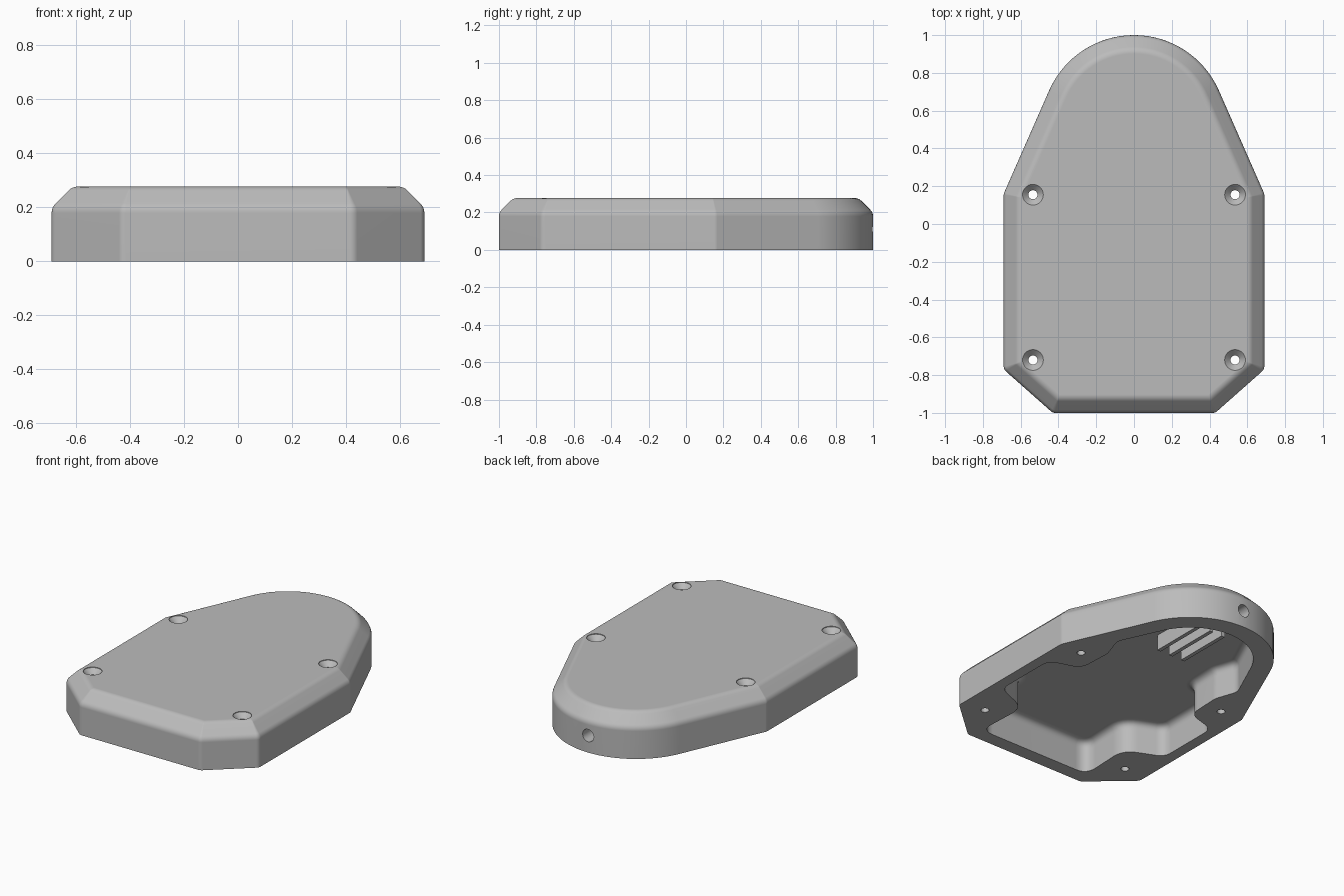
import bpy, bmesh, math
from mathutils import Vector

cube = bpy.data.objects.get("Cube")
if cube:
    bpy.data.objects.remove(cube, do_unlink=True)

grey = bpy.data.materials.new("light_grey")
grey.use_nodes = True
grey.diffuse_color = (0.5, 0.5, 0.5, 1)
grey.node_tree.nodes["Principled BSDF"].inputs["Base Color"].default_value = (0.5, 0.5, 0.5, 1)

HEIGHT, CEILING = 0.277, 0.2
ARC_Y, ARC_R = 0.509, 0.491
ARC_END = math.radians(66.2)


def make_object(name, bm):
    bmesh.ops.recalc_face_normals(bm, faces=bm.faces)
    mesh = bpy.data.meshes.new(name)
    bm.to_mesh(mesh)
    bm.free()
    mesh.materials.append(grey)
    obj = bpy.data.objects.new(name, mesh)
    bpy.context.collection.objects.link(obj)
    return obj


def rounded(points, steps=6):
    """Round each corner (x, y, radius) of a closed polygon."""
    result = []
    for i, (x, y, r) in enumerate(points):
        p = Vector((x, y))
        if r == 0:
            result.append(p)
            continue
        a = Vector(points[i - 1][:2]) - p
        b = Vector(points[(i + 1) % len(points)][:2]) - p
        cut = r / math.tan(a.angle(b) / 2)
        cut = min(cut, 0.48 * a.length, 0.48 * b.length)
        start, end = p + a.normalized() * cut, p + b.normalized() * cut
        for k in range(steps + 1):
            t = k / steps
            result.append(start * (1 - t) ** 2 + p * 2 * t * (1 - t) + end * t * t)
    return result


def inset(points, d):
    """Move every side of an anticlockwise polygon inward by d."""
    result = []
    for i, (x, y, r) in enumerate(points):
        p = Vector((x, y))
        a = (p - Vector(points[i - 1][:2])).normalized()
        b = (Vector(points[(i + 1) % len(points)][:2]) - p).normalized()
        na, nb = Vector((-a.y, a.x)), Vector((-b.y, b.x))
        q = p + (na + nb) * d / (1 + na.dot(nb))
        turn = 1 if a.cross(b) > 0 else -1
        result.append((q.x, q.y, max(r - turn * d, 0.01) if r else 0))
    return result


def symmetric(half, radius):
    """Mirror a right-hand outline and close it with the rounded back end."""
    arc = []
    for k in range(17):
        a = ARC_END * (1 - k / 16)
        arc.append((radius * math.sin(a), ARC_Y + radius * math.cos(a), 0))
    side = half + arc
    return side + [(-x, y, r) for x, y, r in reversed(side[:-1])]


def loft(name, outline, profile):
    """Stack inset copies of an outline along an (inset, z) profile."""
    bm = bmesh.new()
    rings = []
    for d, z in profile:
        rings.append([bm.verts.new((p.x, p.y, z)) for p in rounded(inset(outline, d))])
    for low, high in zip(rings, rings[1:]):
        for i in range(len(low)):
            bm.faces.new((low[i - 1], low[i], high[i], high[i - 1]))
    bm.faces.new(rings[0])
    bm.faces.new(rings[-1])
    return make_object(name, bm)


def lathe(name, profile, location, segments=32):
    """Spin an (radius, z) profile into a closed solid."""
    bm = bmesh.new()
    rings = []
    for r, z in profile:
        rings.append([bm.verts.new((r * math.cos(k * math.tau / segments),
                                    r * math.sin(k * math.tau / segments), z))
                      for k in range(segments)])
    for low, high in zip(rings, rings[1:]):
        for i in range(segments):
            bm.faces.new((low[i - 1], low[i], high[i], high[i - 1]))
    bm.faces.new(rings[0])
    bm.faces.new(rings[-1])
    obj = make_object(name, bm)
    obj.location = location
    return obj


def activate(obj):
    bpy.ops.object.select_all(action='DESELECT')
    obj.select_set(True)
    bpy.context.view_layer.objects.active = obj


def cut(obj, cutter):
    cutter.hide_render = True
    mod = obj.modifiers.new("cut", 'BOOLEAN')
    mod.operation, mod.solver, mod.object = 'DIFFERENCE', 'EXACT', cutter
    activate(obj)
    bpy.ops.object.modifier_apply(modifier=mod.name)
    bpy.data.objects.remove(cutter, do_unlink=True)


# Housing: chamfered outer body
outer = symmetric([(0.43, -1, 0.04), (0.69, -0.77, 0.04), (0.69, 0.16, 0.04)], ARC_R)
slope = HEIGHT - 0.2
outer_profile = rounded([(0, 0, 0), (0, 0.2, 0.05), (slope, HEIGHT, 0.05), (0.25, HEIGHT, 0)], 5)
housing = loft("housing", outer, outer_profile[:-1])

# Hollow underside, stepping in around the four screw bosses
inner = symmetric([(0.4, -0.91, 0.08), (0.385, -0.56, 0.13), (0.62, -0.46, 0.08),
                   (0.62, -0.04, 0.08), (0.42, 0.02, 0.09), (0.41, 0.25, 0.1),
                   (0.46, 0.395, 0.08)], ARC_R - 0.12)
inner_profile = rounded([(0, -0.1, 0), (0, CEILING, 0.05), (0.2, CEILING, 0)], 5)
cut(housing, loft("hollow_cutter", inner, inner_profile[:-1]))

# Countersunk screw holes
screw_profile = [(0.024, -0.1), (0.024, HEIGHT - 0.035), (0.055, HEIGHT - 0.004), (0.055, HEIGHT + 0.1)]
for x in (-0.535, 0.535):
    for y in (-0.72, 0.155):
        cut(housing, lathe("screw_cutter", screw_profile, (x, y, 0)))

# Cable hole through the back wall
cable = lathe("cable_cutter", [(0.04, 0), (0.04, 0.4)], (0, 1.15, 0.11))
cable.rotation_euler.x = math.pi / 2
cut(housing, cable)

activate(housing)
bpy.ops.object.shade_smooth_by_angle(angle=math.radians(30))
normals = housing.modifiers.new("even_shading", 'WEIGHTED_NORMAL')
normals.keep_sharp = True

# Three ribs hanging from the ceiling near the back
for name, x in (("rib_right", -0.09), ("rib_middle", 0), ("rib_left", 0.09)):
    bm = bmesh.new()
    bmesh.ops.create_cube(bm, size=1)
    for v in bm.verts:
        v.co = (v.co.x * 0.025 + x, v.co.y * 0.37 + 0.52, v.co.z * 0.11 + 0.155)
    make_object(name, bm)
